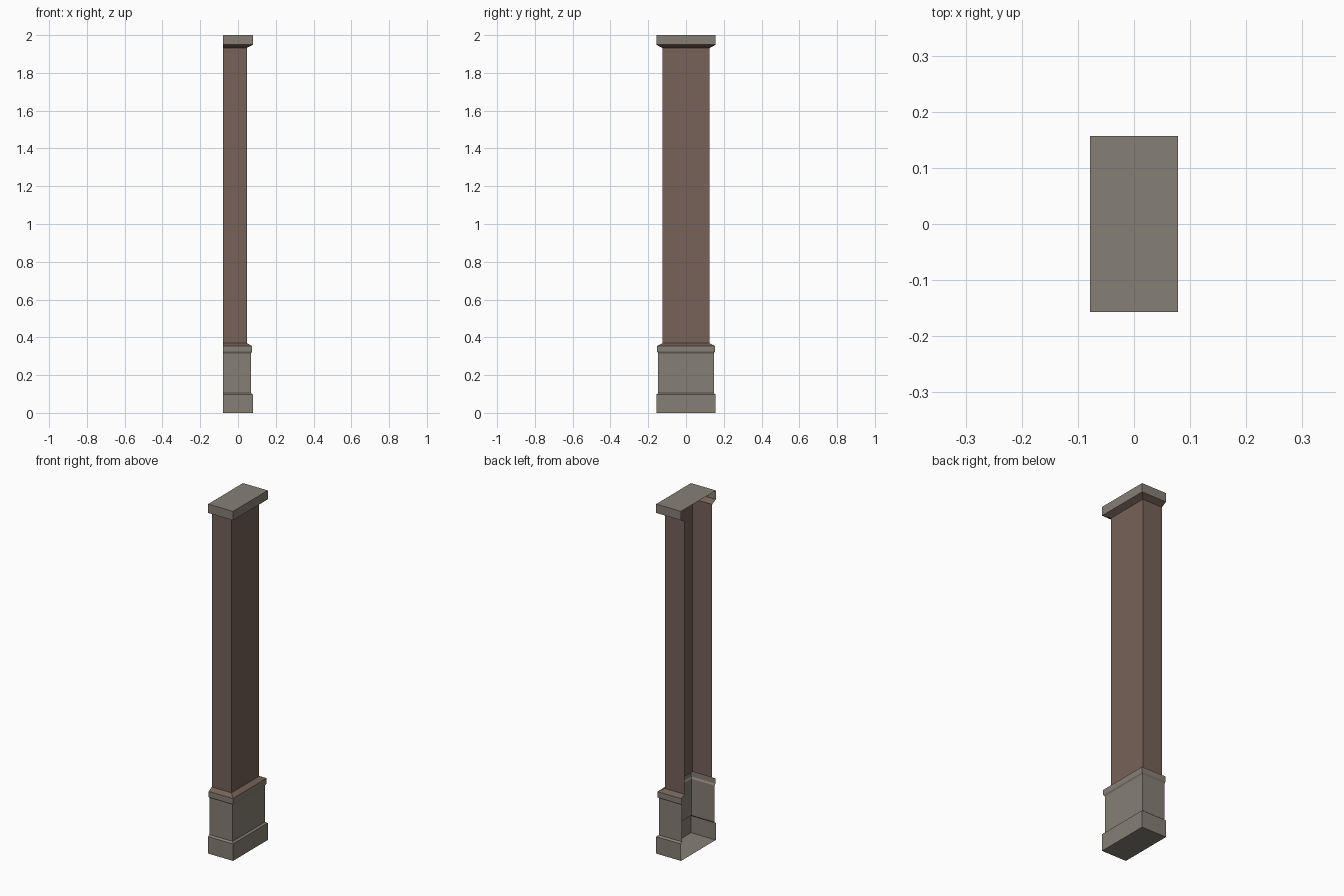
import bpy
import bmesh

cube = bpy.data.objects.get("Cube")
if cube:
    bpy.data.objects.remove(cube, do_unlink=True)

BACK = -0.0785  # open side of the half column


def material(name, color):
    mat = bpy.data.materials.new(name)
    mat.use_nodes = True
    mat.diffuse_color = color
    mat.node_tree.nodes["Principled BSDF"].inputs["Base Color"].default_value = color
    return mat


stone = material("grey stone", (0.24, 0.216, 0.178, 1))
brown = material("brown render", (0.18, 0.122, 0.096, 1))


def shell(name, mat, profile, floor=False, lid=False):
    """Three-sided shell from (half width, height) steps, open at the back."""
    bm = bmesh.new()
    rings = []
    for h, z in profile:
        path = [(BACK, -h), (BACK + h, -h), (BACK + h, h), (BACK, h)]
        rings.append([bm.verts.new((x, y, z)) for x, y in path])
    for low, high in zip(rings, rings[1:]):
        for i in range(3):
            bm.faces.new((low[i], low[i + 1], high[i + 1], high[i]))
    if floor:
        bm.faces.new(rings[0][::-1])
    if lid:
        bm.faces.new(rings[-1])
    mesh = bpy.data.meshes.new(name)
    bm.to_mesh(mesh)
    bm.free()
    mesh.materials.append(mat)
    obj = bpy.data.objects.new(name, mesh)
    bpy.context.collection.objects.link(obj)
    return obj


OUTER, PANEL, TRIM, SHAFT = 0.157, 0.147, 0.153, 0.125

# Pedestal: plinth with a small chamfer, plain panel, projecting trim
shell("plinth", stone, [(OUTER, 0), (OUTER, 0.097), (PANEL, 0.105)], floor=True)
shell("pedestal_panel", stone, [(PANEL, 0.105), (PANEL, 0.315)])
shell("pedestal_trim", stone, [(PANEL, 0.315), (TRIM, 0.324), (TRIM, 0.354)])

# Shaft with flared foot and head
shell("shaft", brown, [(TRIM, 0.354), (SHAFT, 0.369), (SHAFT, 1.932), (OUTER, 1.949)])

# Cap slab
shell("cap", stone, [(OUTER, 1.949), (OUTER, 2.0)], lid=True)
